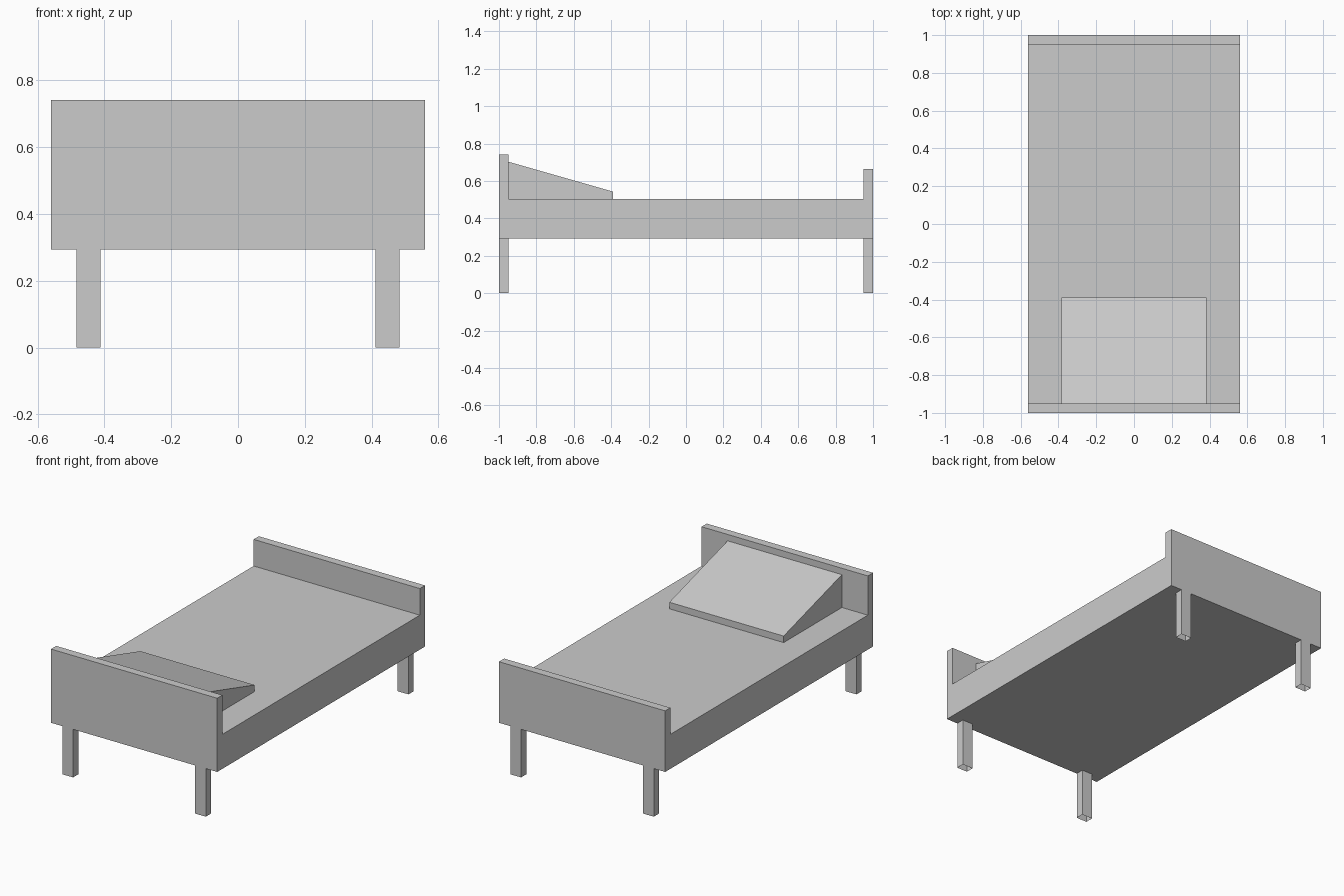
import bpy, bmesh
from mathutils import Vector

cube = bpy.data.objects.get("Cube")
if cube:
    bpy.data.objects.remove(cube, do_unlink=True)

grey = bpy.data.materials.new("plain grey")
grey.use_nodes = True
grey.diffuse_color = (0.6, 0.6, 0.6, 1)
grey.node_tree.nodes["Principled BSDF"].inputs["Base Color"].default_value = (0.6, 0.6, 0.6, 1)


def extrude_profile(name, profile, x0, x1, open_sides=()):
    """Extrude a (y, z) outline from x0 to x1, leaving out faces whose normal is in open_sides."""
    bm = bmesh.new()
    face = bm.faces.new([bm.verts.new((x0, y, z)) for y, z in profile])
    out = bmesh.ops.extrude_face_region(bm, geom=[face], use_keep_orig=True)
    moved = [v for v in out["geom"] if isinstance(v, bmesh.types.BMVert)]
    bmesh.ops.translate(bm, verts=moved, vec=(x1 - x0, 0, 0))
    bmesh.ops.recalc_face_normals(bm, faces=bm.faces)
    hidden = [f for f in bm.faces if any(f.normal.dot(Vector(d)) > 0.999 for d in open_sides)]
    bmesh.ops.delete(bm, geom=hidden, context="FACES")
    mesh = bpy.data.meshes.new(name)
    bm.to_mesh(mesh)
    bm.free()
    mesh.materials.append(grey)
    obj = bpy.data.objects.new(name, mesh)
    bpy.context.collection.objects.link(obj)
    return obj


WIDTH, BOARD = 0.56, 0.95          # half width, inner face of the end boards
BASE, DECK = 0.293, 0.503          # underside and top of the mattress block
DOWN, UP, FRONT = (0, 0, -1), (0, 0, 1), (0, -1, 0)

# Bed body: headboard, mattress block and footboard in one side outline
extrude_profile("bed_body", [
    (-1, BASE), (1, BASE), (1, 0.665), (BOARD, 0.665), (BOARD, DECK),
    (-BOARD, DECK), (-BOARD, 0.742), (-1, 0.742)], -WIDTH, WIDTH)

# Wedge pillow resting against the headboard
extrude_profile("pillow", [
    (-BOARD, DECK), (-0.39, DECK), (-0.39, 0.543), (-BOARD, 0.703)],
    -0.385, 0.385, (DOWN, FRONT))

# Four hollow legs flush with the outer faces of the end boards
for end, y0, y1 in (("front", -1, -BOARD), ("back", BOARD, 1)):
    for side, x in (("left", 0.447), ("right", -0.447)):
        extrude_profile(f"{end}_{side}_leg", [
            (y0, 0), (y1, 0), (y1, BASE), (y0, BASE)],
            x - 0.036, x + 0.036, (DOWN, UP))
